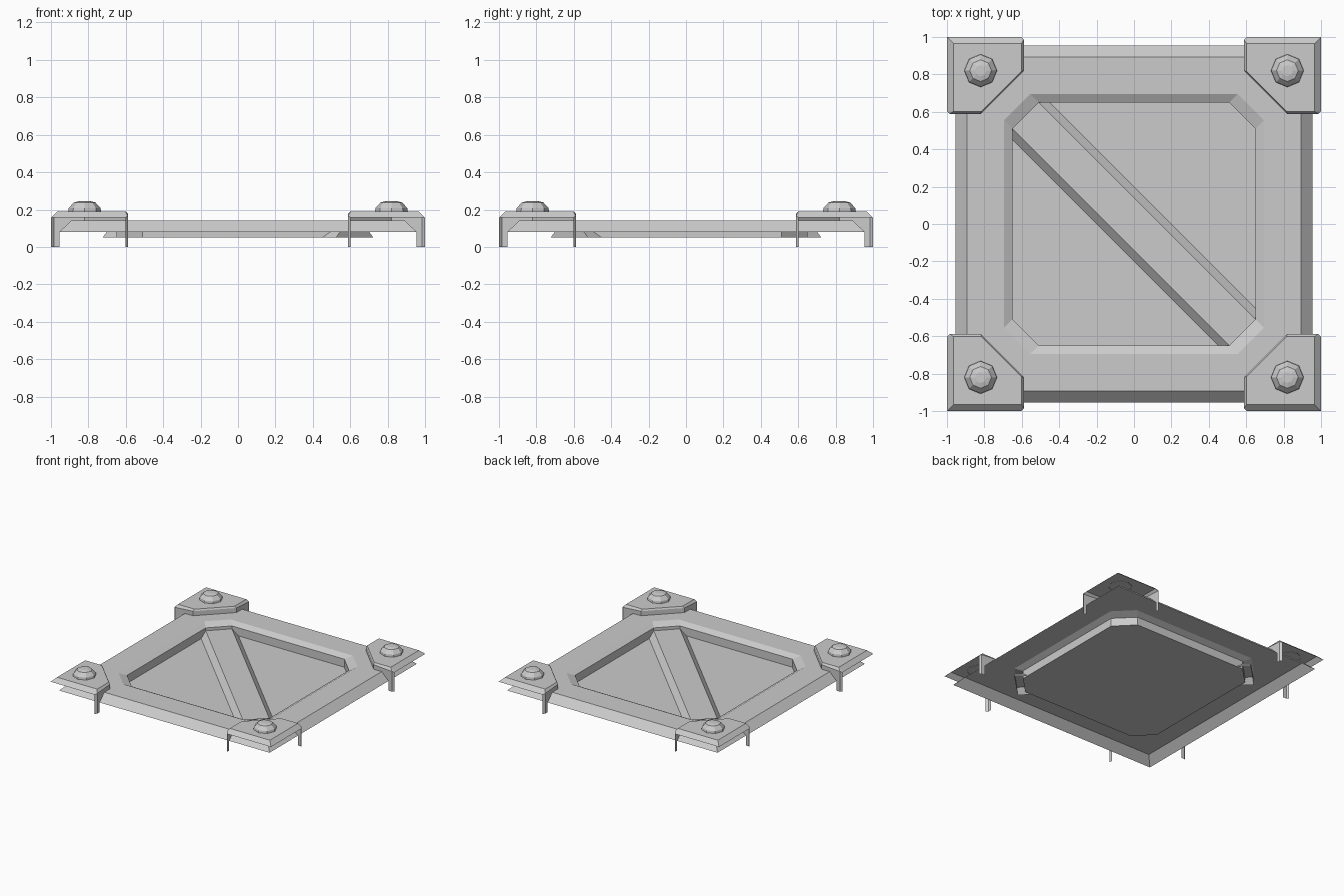
import bpy, bmesh, math

if "Cube" in bpy.data.objects:
    bpy.data.objects.remove(bpy.data.objects["Cube"])


def make(name, verts, faces, mirror=False):
    """Open shell with its normals turned upward, optionally mirrored to all four corners."""
    me = bpy.data.meshes.new(name)
    bm = bmesh.new()
    vs = [bm.verts.new(v) for v in verts]
    for f in faces:
        bm.faces.new([vs[i] for i in f])
    bmesh.ops.recalc_face_normals(bm, faces=bm.faces)
    if sum(f.normal.z * f.calc_area() for f in bm.faces) < 0:
        bmesh.ops.reverse_faces(bm, faces=bm.faces)
    bm.to_mesh(me)
    bm.free()
    ob = bpy.data.objects.new(name, me)
    bpy.context.collection.objects.link(ob)
    if mirror:
        mod = ob.modifiers.new("four_corners", 'MIRROR')
        mod.use_axis = (True, True, False)
        mod.use_mirror_merge = False
    return ob


def square(r, z):
    return [(r, r, z), (-r, r, z), (-r, -r, z), (r, -r, z)]


def octagon(r, c, z):
    return [(r, c, z), (c, r, z), (-c, r, z), (-r, c, z),
            (-r, -c, z), (-c, -r, z), (c, -r, z), (r, -c, z)]


def band(a, b, n):
    """Quads joining two closed rings that start at indices a and b."""
    return [(a + i, a + (i + 1) % n, b + (i + 1) % n, b + i) for i in range(n)]


# Panel: sloped rim, flat frame, octagonal recess with bevelled edge and floor
verts = (square(0.955, 0.08) + square(0.893, 0.14) + octagon(0.695, 0.556, 0.14)
         + octagon(0.65, 0.51, 0.116) + octagon(0.65, 0.51, 0.05))
faces = band(0, 4, 4)
for i in range(4):
    o = 8 + 2 * i
    faces.append((4 + i, o + 1, o))
    faces.append((4 + i, 4 + (i + 1) % 4, 8 + (2 * i + 2) % 8, o + 1))
faces += band(8, 16, 8) + band(16, 24, 8) + [tuple(range(24, 32))]
make("recessed_panel", verts, faces)

# Diagonal brace: trapezoid section running from the back left to the front right
section = [(-0.141, 0.05), (-0.099, 0.092), (0.099, 0.092), (0.141, 0.05)]
s = math.sqrt(0.5)
verts = [((t + w) * s, (w - t) * s, z) for t in (-0.882, 0.882) for w, z in section]
make("diagonal_brace", verts, [(i, i + 1, i + 5, i + 4) for i in range(3)]
     + [(0, 1, 2, 3), (4, 5, 6, 7)])

# Corner bracket: bevelled cap, diagonal inner side and two hooked end plates
e, m = 0.588, 0.82
cap = [(0.966, 0.966, 0.19), (0.966, 0.602, 0.19), (0.815, 0.602, 0.19),
       (0.602, 0.815, 0.19), (0.602, 0.966, 0.19)]
edge = [(1, 1, 0.157), (1, 0.602, 0.157), (0.985, e, 0.166), (m, e, 0.177),
        (e, m, 0.177), (e, 0.985, 0.166), (0.602, 1, 0.157)]
hook = [(m, 0.14), (0.893, 0.14), (0.955, 0.08), (0.955, 0), (0.985, 0)]
verts = (cap + edge + [(x, e, z) for x, z in hook] + [(1, 0.602, 0)]
         + [(e, x, z) for x, z in hook] + [(0.602, 1, 0)])
faces = [(0, 1, 2, 3, 4), (0, 5, 6, 1), (1, 6, 7), (1, 7, 8, 2), (2, 8, 9, 3),
         (3, 9, 10, 4), (4, 10, 11), (4, 11, 5, 0),
         (7, 8, 12, 13, 14, 15, 16), (6, 7, 16, 17),
         (10, 9, 18, 19, 20, 21, 22), (11, 10, 22, 23),
         (8, 9, 18, 12)]
make("corner_bracket", verts, faces, mirror=True)

# Domed eight-sided bolt head on every bracket
profile = [(0.088, 0.188), (0.085, 0.208), (0.058, 0.238), (0.03, 0.245)]
verts = [(0.82 + r * math.cos(k * math.pi / 4), 0.82 + r * math.sin(k * math.pi / 4), z)
         for r, z in profile for k in range(8)]
faces = sum((band(8 * j, 8 * j + 8, 8) for j in range(3)), []) + [tuple(range(24, 32))]
make("bolt_head", verts, faces, mirror=True)
